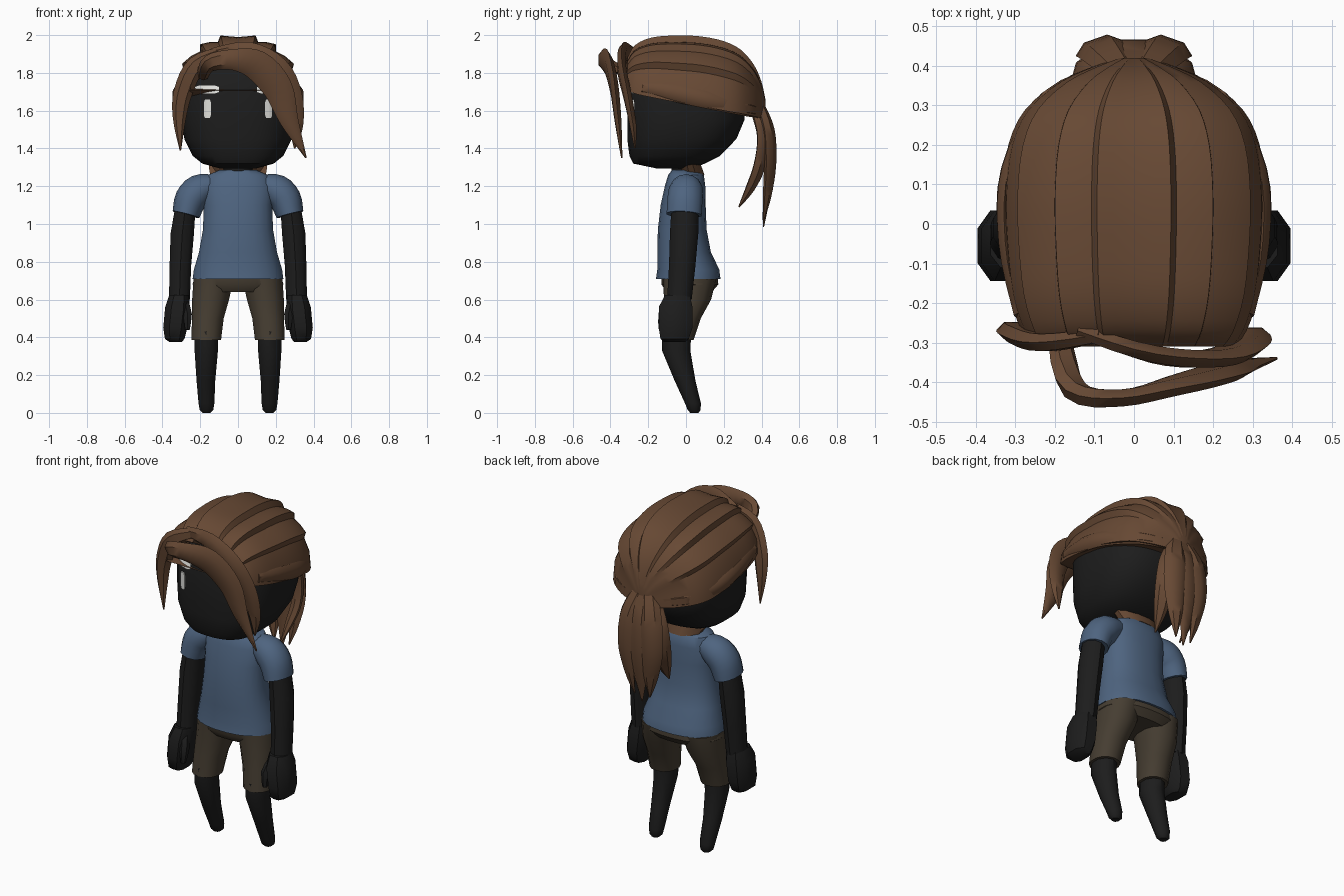
import bpy, bmesh, math
from mathutils import Vector
from mathutils.bvhtree import BVHTree


def material(name, r, g, b):
    m = bpy.data.materials.new(name)
    m.diffuse_color = (r, g, b, 1)
    return m


SKIN = material("charcoal skin", 0.012, 0.012, 0.012)
HAIR = material("brown hair", 0.135, 0.066, 0.034)
SHIRT = material("blue cloth", 0.077, 0.128, 0.215)
SHORTS = material("olive brown cloth", 0.062, 0.048, 0.032)
WHITE = material("off white", 0.75, 0.75, 0.72)


def skin(name, rings, mat, mirror=False, angle=40):
    """Bridge closed rings into a capped solid."""
    bm = bmesh.new()
    vs = [[bm.verts.new(p) for p in ring] for ring in rings]
    n = len(vs[0])
    for a, b in zip(vs, vs[1:]):
        for i in range(n):
            j = (i + 1) % n
            bm.faces.new((a[i], a[j], b[j], b[i]))
    bm.faces.new(vs[0])
    bm.faces.new(vs[-1])
    bmesh.ops.recalc_face_normals(bm, faces=bm.faces)
    me = bpy.data.meshes.new(name)
    bm.to_mesh(me)
    bm.free()
    for p in me.polygons:
        p.use_smooth = True
    me.set_sharp_from_angle(angle=math.radians(angle))
    me.materials.append(mat)
    ob = bpy.data.objects.new(name, me)
    bpy.context.collection.objects.link(ob)
    if mirror:
        ob.modifiers.new("Mirror", "MIRROR")
    return ob


def power(c, p):
    return math.copysign(abs(c) ** (2 / p), c)


def loft(name, rows, mat, sides=16, p=2.0, mirror=False):
    """Horizontal rings, each row is centre x, y, z and radii x, y."""
    rings = []
    for cx, cy, z, rx, ry in rows:
        angles = [2 * math.pi * (i + 0.5) / sides for i in range(sides)]
        rings.append([Vector((cx + rx * power(math.cos(a), p),
                              cy + ry * power(math.sin(a), p), z)) for a in angles])
    return skin(name, rings, mat, mirror)


def spline(pts, steps):
    """Catmull-Rom interpolation of tuples."""
    P = [pts[0]] + list(pts) + [pts[-1]]
    out = []
    for k in range(1, len(P) - 2):
        for s in range(steps):
            t = s / steps
            out.append([0.5 * (2 * b + (c - a) * t + (2 * a - 5 * b + 4 * c - d) * t * t
                               + (3 * b - a - 3 * c + d) * t ** 3)
                        for a, b, c, d in zip(*P[k - 1:k + 3])])
    return out + [list(pts[-1])]


def sweep(name, pts, mat, normal=None, sides=6, steps=4, mirror=False):
    """Flattened tube: points are x, y, z, half width, half thickness."""
    rows = spline(pts, steps)
    rings = []
    for i, (x, y, z, w, t) in enumerate(rows):
        a, b = rows[max(i - 1, 0)], rows[min(i + 1, len(rows) - 1)]
        tan = (Vector(b[:3]) - Vector(a[:3])).normalized()
        n = Vector(normal) if normal else Vector((x, y, 0))
        n = (n - tan * n.dot(tan)).normalized()
        side = tan.cross(n)
        c = Vector((x, y, z))
        w, t = max(w, 0.003), max(t, 0.002)
        rings.append([c + side * w * math.cos(2 * math.pi * k / sides)
                      + n * t * math.sin(2 * math.pi * k / sides) for k in range(sides)])
    return skin(name, rings, mat, mirror)


# Head and neck
head = loft("head", [
    (0, -.06, 1.295, .10, .10), (0, -.09, 1.32, .19, .19), (0, -.06, 1.36, .24, .24),
    (0, -.022, 1.45, .285, .29), (0, 0, 1.55, .30, .31), (0, 0, 1.70, .30, .31),
    (0, 0, 1.82, .27, .27), (0, 0, 1.92, .16, .16)], SKIN, 32, 2.6)
loft("neck", [(0, -.01, 1.25, .08, .07), (0, -.01, 1.34, .08, .07)], SKIN, 12)
loft("nape_hair", [(0, .035, 1.26, .11, .065), (0, .02, 1.315, .15, .06)], HAIR, 12)

# Eyes and brows: thin plates following the face
tree = BVHTree.FromPolygons([v.co for v in head.data.vertices],
                            [tuple(p.vertices) for p in head.data.polygons])


def face_plate(name, x0, x1, z0, z1, bevel):
    rings = []
    for k in range(7):
        f = k / 6
        z = z0 + (z1 - z0) * f
        inset = bevel if k in (0, 6) else 0
        front, back = [], []
        for i in range(7):
            x = x0 + inset + (x1 - x0 - 2 * inset) * i / 6
            y = tree.ray_cast(Vector((x, -2, z)), Vector((0, 1, 0)))[0].y
            front.append(Vector((x, y - .007, z)))
            back.append(Vector((x, y + .002, z)))
        rings.append(front + back[::-1])
    skin(name, rings, WHITE, True, 30)


face_plate("eye", .143, .181, 1.56, 1.66, .006)
face_plate("brow", .10, .23, 1.692, 1.732, .02)

# Shirt with sleeves
loft("shirt_body", [
    (0, .012, .71, .242, .172), (0, .012, .76, .235, .165), (0, -.01, .85, .208, .143),
    (0, -.02, .97, .187, .13), (0, -.015, 1.10, .182, .12), (0, -.005, 1.20, .19, .108),
    (0, 0, 1.26, .16, .095), (0, 0, 1.285, .10, .075)], SHIRT, 24, 2.3)
sweep("sleeve", [(.13, 0, 1.205, .06, .07), (.20, 0, 1.18, .085, .09),
                 (.25, -.005, 1.13, .085, .095), (.275, -.01, 1.05, .073, .095)],
      SHIRT, (0, -1, 0), 14, 3, True)

# Arms and hands
loft("arm", [(.275, -.005, 1.12, .055, .07), (.295, -.01, .95, .065, .075),
             (.305, -.02, .78, .06, .07), (.31, -.035, .60, .058, .065)], SKIN, 10, 2, True)
loft("hand", [(.312, -.045, .625, .055, .07), (.32, -.055, .56, .07, .095),
              (.332, -.055, .45, .068, .095), (.335, -.06, .392, .055, .08),
              (.33, -.06, .375, .035, .06)], SKIN, 8, 2.5, True)
sweep("thumb", [(.285, -.09, .58, .025, .025), (.268, -.12, .52, .027, .027),
                (.268, -.13, .44, .014, .014)], SKIN, (1, 0, 0), 6, 2, True)

# Shorts
loft("shorts_hips", [(0, .02, .735, .225, .15), (0, .02, .68, .243, .152),
                     (0, .018, .64, .20, .12)], SHORTS, 24, 2.3)
loft("shorts_leg", [(.13, .02, .71, .108, .14), (.145, .008, .60, .10, .125),
                    (.16, -.022, .50, .086, .10), (.168, -.045, .385, .08, .085)],
     SHORTS, 14, 2.2, True)

# Legs
loft("leg", [(.168, -.05, .43, .065, .078), (.168, -.052, .33, .065, .075),
             (.17, -.005, .17, .052, .055), (.167, .037, .05, .044, .042),
             (.167, .043, .015, .038, .034), (.167, .045, 0, .022, .022)], SKIN, 10, 2, True)

# Hair cap: arches from front to back, stepped into overlapping locks
edges = [.24, .58, 1.0, math.pi / 2]
half = [(0, .985), (.13, 1.005)]
for a, b in zip(edges, edges[1:]):
    half += [(a, 1.035), (a + .07, .95), ((a + .07 + b) / 2, .995)]
half.append((math.pi / 2, 1.0))
profile = [(-a, s) for a, s in reversed(half[1:])] + half
arches = [(-.31, .255, 1.71, 1.88), (-.27, .285, 1.69, 1.945), (-.18, .315, 1.67, 1.985),
          (-.05, .33, 1.645, 1.995), (.08, .333, 1.625, 1.99), (.20, .318, 1.60, 1.965),
          (.29, .275, 1.585, 1.92), (.36, .19, 1.57, 1.84), (.40, .10, 1.56, 1.75),
          (.42, .04, 1.56, 1.66)]
arches = [(-.20, .23, 1.72, 1.81)] + spline(arches, 3)
skin("hair_cap", [[Vector((rx * s * power(math.sin(a), 2.2), y,
                           zb + (zt - zb) * s * power(math.cos(a), 2.2)))
                   for a, s in profile] for y, rx, zb, zt in arches], HAIR, angle=30)
sweep("side_lock", [(.29, -.23, 1.72, .03, .015), (.325, -.05, 1.69, .045, .02),
                    (.318, .14, 1.65, .045, .02), (.22, .32, 1.61, .04, .02),
                    (.04, .40, 1.59, .03, .02)], HAIR, mirror=True)

# Fringe
FRONT = (0, -1, 0)
sweep("fringe_outer", [(-.19, -.28, 1.78, .03, .02), (-.15, -.42, 1.85, .045, .028),
                       (-.03, -.44, 1.87, .055, .025), (.10, -.41, 1.84, .08, .025),
                       (.21, -.38, 1.72, .078, .025), (.27, -.36, 1.55, .05, .02),
                       (.36, -.34, 1.35, .004, .004)], HAIR, FRONT)
sweep("fringe_inner", [(-.14, -.27, 1.90, .03, .02), (.05, -.33, 1.91, .055, .025),
                       (.20, -.34, 1.82, .07, .025), (.28, -.31, 1.68, .06, .025),
                       (.305, -.28, 1.52, .04, .02), (.30, -.27, 1.40, .004, .004)],
      HAIR, FRONT)
sweep("fringe_left", [(-.08, -.28, 1.91, .03, .02), (-.22, -.30, 1.84, .05, .025),
                      (-.29, -.28, 1.70, .05, .025), (-.31, -.265, 1.56, .035, .02),
                      (-.305, -.26, 1.39, .004, .004)], HAIR, FRONT)

# Ponytail
BACK = (0, 1, 0)
sweep("ponytail_middle", [(0, .39, 1.62, .045, .03), (0, .435, 1.48, .07, .03),
                          (0, .44, 1.25, .065, .025), (0, .41, .985, .004, .004)], HAIR, BACK)
sweep("ponytail_back_lock", [(.03, .38, 1.64, .04, .03), (.075, .435, 1.50, .06, .03),
                             (.09, .445, 1.32, .06, .028), (.07, .43, 1.15, .04, .02),
                             (.05, .41, 1.02, .004, .004)], HAIR, (.35, 1, 0), mirror=True)
sweep("ponytail_side_lock", [(.04, .37, 1.60, .04, .025), (.10, .41, 1.46, .055, .025),
                             (.115, .39, 1.31, .05, .025), (.10, .34, 1.19, .035, .02),
                             (.085, .28, 1.09, .004, .004)], HAIR, (.7, 1, 0), mirror=True)
